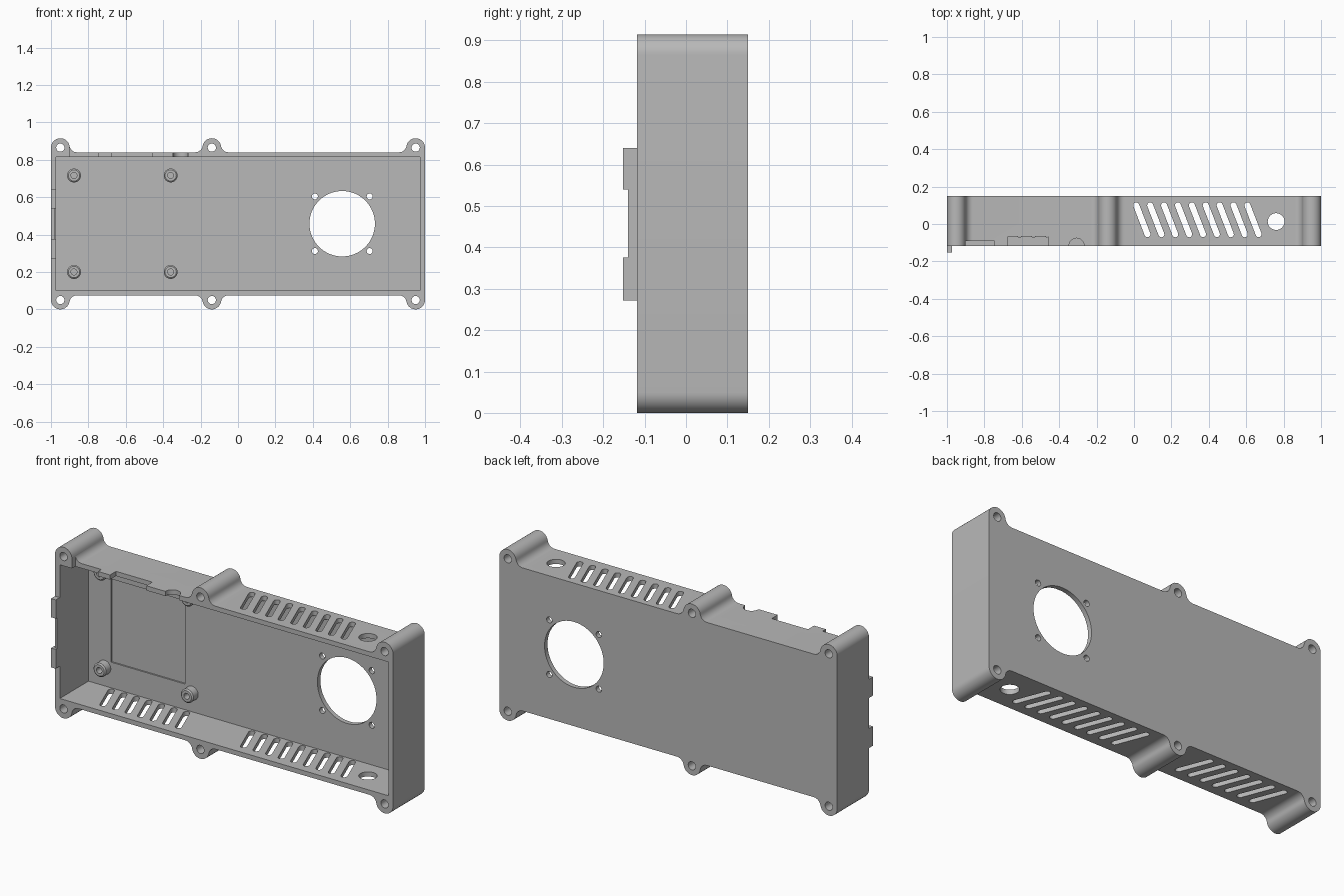
import bpy
import bmesh
from math import sin, cos, pi, radians, sqrt, asin, degrees
from mathutils import Vector

cube = bpy.data.objects.get("Cube")
if cube:
    bpy.data.objects.remove(cube, do_unlink=True)

grey = bpy.data.materials.new("plain_grey")
grey.use_nodes = True
COLOUR = (0.48, 0.48, 0.48, 1)
grey.diffuse_color = COLOUR
grey.node_tree.nodes["Principled BSDF"].inputs["Base Color"].default_value = COLOUR

FRONT, BACK, FLOOR = -0.118, 0.15, 0.125
HEIGHT, WALL_TOP = 0.915, 0.84


def arc(cx, cy, r, a0, a1, n=12):
    return [(cx + r * cos(radians(a0 + (a1 - a0) * i / n)),
             cy + r * sin(radians(a0 + (a1 - a0) * i / n))) for i in range(n + 1)]


def circle(cx, cy, r, n=32):
    return arc(cx, cy, r, 0, 360, n)[:-1]


def rect(x0, y0, x1, y1):
    return [(x0, y0), (x1, y0), (x1, y1), (x0, y1)]


def prism(bm, pts, a, b, axis):
    """Extrude a 2D outline from a to b along y or z."""
    def place(p, t):
        return (p[0], t, p[1]) if axis == "y" else (p[0], p[1], t)
    low = [bm.verts.new(place(p, a)) for p in pts]
    high = [bm.verts.new(place(p, b)) for p in pts]
    bm.faces.new(low)
    bm.faces.new(high)
    for i in range(len(pts)):
        j = (i + 1) % len(pts)
        bm.faces.new((low[i], low[j], high[j], high[i]))


def finish(bm, name):
    bmesh.ops.recalc_face_normals(bm, faces=bm.faces)
    mesh = bpy.data.meshes.new(name)
    bm.to_mesh(mesh)
    bm.free()
    mesh.materials.append(grey)
    obj = bpy.data.objects.new(name, mesh)
    bpy.context.collection.objects.link(obj)
    return obj


def activate(obj):
    bpy.ops.object.select_all(action="DESELECT")
    obj.select_set(True)
    bpy.context.view_layer.objects.active = obj


def cut(obj, bm):
    cutter = finish(bm, "cutter")
    cutter.hide_render = True
    mod = obj.modifiers.new("cut", "BOOLEAN")
    mod.operation = "DIFFERENCE"
    mod.solver = "EXACT"
    mod.object = cutter
    activate(obj)
    bpy.ops.object.modifier_apply(modifier=mod.name)
    bpy.data.objects.remove(cutter, do_unlink=True)


# Case outline: rounded screw ears blended into the long walls
EAR_R, FILLET, EAR_Z = 0.05, 0.04, 0.865
rise = WALL_TOP + FILLET - EAR_Z
reach = sqrt((EAR_R + FILLET) ** 2 - rise ** 2)
tilt = degrees(asin(rise / (EAR_R + FILLET)))
EARS = (0.95, -0.14, -0.95)
top = []
for i, x in enumerate(EARS):
    first, last = i == 0, i == len(EARS) - 1
    if not first:
        top += arc(x + reach, WALL_TOP + FILLET, FILLET, -90, tilt - 180, 8)
    top += arc(x, EAR_Z, EAR_R, 0 if first else tilt, 180 if last else 180 - tilt, 20)[0 if first else 1:]
    if not last:
        top += arc(x - reach, WALL_TOP + FILLET, FILLET, -tilt, -90, 8)[1:]
outline = top + [(x, HEIGHT - z) for x, z in reversed(top)]

bm = bmesh.new()
prism(bm, outline, FRONT, BACK, "y")
case = finish(bm, "case_shell")

# Open cavity
bm = bmesh.new()
prism(bm, rect(-0.972, 0.1, 0.972, 0.815), -0.5, FLOOR, "y")
cut(case, bm)

# Screw holes, fan opening and fan screw holes
bm = bmesh.new()
for x in EARS:
    for z in (EAR_Z, HEIGHT - EAR_Z):
        prism(bm, circle(x, z, 0.022, 24), -0.3, 0.3, "y")
prism(bm, circle(0.557, 0.458, 0.175, 64), 0, 0.3, "y")
for x in (0.411, 0.704):
    for z in (0.312, 0.604):
        prism(bm, circle(x, z, 0.016, 20), 0, 0.3, "y")

# Shallow recess in the floor
prism(bm, rect(-0.84, 0.237, -0.4, 0.682), 0, FLOOR + 0.008, "y")


# Slanted vents and cable holes in both long walls
def slot(x):
    start, end = Vector((x, 0.1)), Vector((x + 0.06, -0.055))
    a = degrees((end - start).to_2d().angle_signed(Vector((1, 0))))
    r = 0.016
    return arc(*start, r, a + 90, a + 270, 8) + arc(*end, r, a - 90, a + 90, 8)


TOP_CUT, BOTTOM_CUT = (0.805, 0.95), (-0.05, 0.11)
for z0, z1 in (TOP_CUT, BOTTOM_CUT):
    for i in range(9):
        prism(bm, slot(0.012 + 0.0743 * i), z0, z1, "z")
    prism(bm, circle(0.76, 0.013, 0.045), z0, z1, "z")
for i in range(7):
    prism(bm, slot(-0.82 + 0.0743 * i), *BOTTOM_CUT, "z")

# Connector notches in the top wall's front edge
prism(bm, rect(-0.9, -0.3, -0.745, -0.09), *TOP_CUT, "z")
prism(bm, rect(-0.675, -0.3, -0.46, -0.067), *TOP_CUT, "z")
prism(bm, circle(-0.307, FRONT + 0.002, 0.04), *TOP_CUT, "z")
cut(case, bm)

# Locating tabs on the end wall's front edge, with a thin strip between
bm = bmesh.new()
for z0, z1 in ((0.272, 0.375), (0.54, 0.64)):
    prism(bm, rect(-1, z0, -0.972, z1), -0.152, FRONT + 0.001, "y")
prism(bm, rect(-0.985, 0.375, -0.972, 0.54), -0.14, FRONT + 0.001, "y")
tabs = finish(bm, "end_tabs")

# Board standoffs: hollow collars with a chamfered rim
profile = ((0.037, FLOOR + 0.002), (0.037, 0.085), (0.03, 0.079), (0.016, 0.079), (0.016, FLOOR + 0.002))
SIDES = 32
bm = bmesh.new()
for x in (-0.877, -0.36):
    for z in (0.2, 0.716):
        rings = [[bm.verts.new((x + r * cos(2 * pi * k / SIDES), y, z + r * sin(2 * pi * k / SIDES)))
                  for k in range(SIDES)] for r, y in profile]
        for i in range(len(rings)):
            a, b = rings[i], rings[(i + 1) % len(rings)]
            for k in range(SIDES):
                n = (k + 1) % SIDES
                bm.faces.new((a[k], a[n], b[n], b[k]))
standoffs = finish(bm, "board_standoffs")

for obj in (case, tabs, standoffs):
    activate(obj)
    bpy.ops.object.shade_smooth_by_angle(angle=radians(30))
